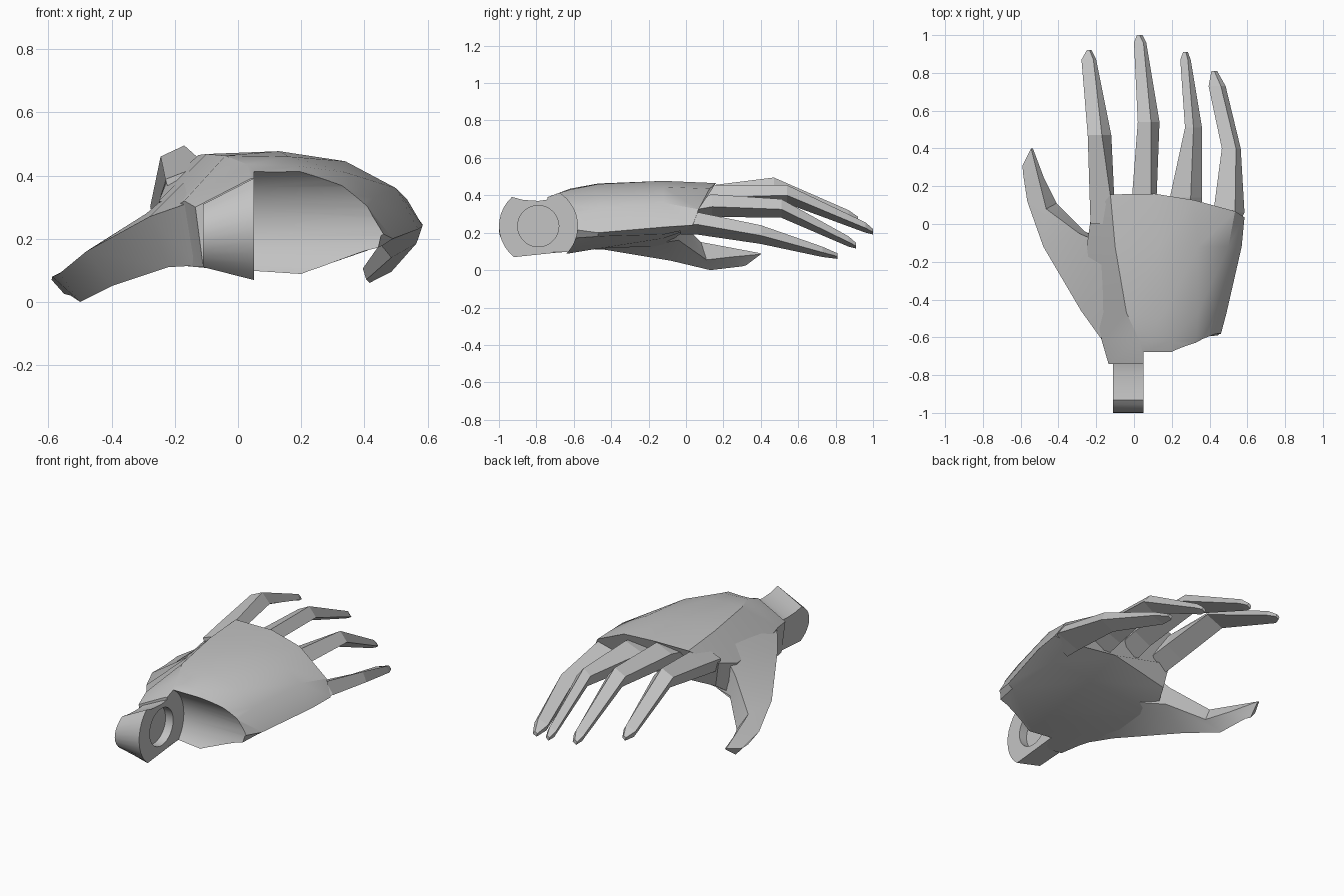
import bpy, bmesh, math
from mathutils import Vector

cube = bpy.data.objects.get("Cube")
if cube:
    bpy.data.objects.remove(cube, do_unlink=True)

grey = bpy.data.materials.new("light_grey")
grey.use_nodes = True
colour = (0.55, 0.55, 0.55, 1)
grey.diffuse_color = colour
grey.node_tree.nodes["Principled BSDF"].inputs["Base Color"].default_value = colour


def loft(name, rings):
    """Skin a row of equal-sized point rings and cap both ends."""
    bm = bmesh.new()
    loops = [[bm.verts.new(Vector(point)) for point in ring] for ring in rings]
    for near, far in zip(loops, loops[1:]):
        for i in range(len(near)):
            j = (i + 1) % len(near)
            bm.faces.new((near[i], near[j], far[j], far[i]))
    bm.faces.new(loops[0])
    bm.faces.new(loops[-1])
    bmesh.ops.recalc_face_normals(bm, faces=bm.faces)
    mesh = bpy.data.meshes.new(name)
    bm.to_mesh(mesh)
    bm.free()
    mesh.materials.append(grey)
    obj = bpy.data.objects.new(name, mesh)
    bpy.context.collection.objects.link(obj)
    return obj


def activate(obj):
    bpy.ops.object.select_all(action="DESELECT")
    obj.select_set(True)
    bpy.context.view_layer.objects.active = obj


def shade(obj, degrees):
    activate(obj)
    bpy.ops.object.shade_smooth_by_angle(angle=math.radians(degrees))


# Hinge axis runs along x through the wrist
AXIS_Y, AXIS_Z, RADIUS = -0.79, 0.235, 0.21


def hinge_cut(obj, radius, x_start, x_end):
    """Cut a round hole about the hinge axis."""
    turns = [math.tau * i / 48 for i in range(48)]
    cutter = loft("hinge_cutter", [
        [(x, AXIS_Y + radius * math.cos(a), AXIS_Z + radius * math.sin(a)) for a in turns]
        for x in (x_start, x_end)])
    cutter.hide_render = True
    activate(obj)
    mod = obj.modifiers.new("hinge_cut", "BOOLEAN")
    mod.operation = "DIFFERENCE"
    mod.solver = "EXACT"
    mod.object = cutter
    bpy.ops.object.modifier_apply(modifier=mod.name)
    bpy.data.objects.remove(cutter, do_unlink=True)


# Palm: cross-sections run from the wrist to the knuckles
palm_sections = {
    -0.74: [(-0.135, 0.30), (0.04, 0.39), (0.2, 0.395), (0.31, 0.345), (0.38, 0.28),
            (0.43, 0.2), (0.42, 0.16), (0.2, 0.08), (-0.11, 0.11)],
    -0.62: [(-0.17, 0.32), (0.03, 0.435), (0.19, 0.43), (0.33, 0.37), (0.405, 0.295),
            (0.45, 0.22), (0.44, 0.17), (0.2, 0.09), (-0.13, 0.11)],
    -0.47: [(-0.2, 0.3), (-0.04, 0.463), (0.16, 0.46), (0.34, 0.41), (0.43, 0.33),
            (0.49, 0.2), (0.46, 0.18), (0.2, 0.115), (-0.18, 0.115)],
    -0.12: [(-0.25, 0.32), (-0.1, 0.468), (0.13, 0.477), (0.34, 0.445), (0.5, 0.36),
            (0.57, 0.23), (0.47, 0.19), (0.2, 0.17), (-0.25, 0.13)],
}
knuckles = [(-0.23, 0.37), (-0.125, 0.465), (0.11, 0.465), (0.32, 0.435), (0.535, 0.325),
            (0.585, 0.24), (0.5, 0.225), (0.2, 0.24), (-0.2, 0.22)]


def knuckle_y(x, z):
    return 0.16 - 0.12 * max(0, x - 0.1) - max(0, -0.12 - x) - 0.3 * (0.46 - z)


palm_rings = [[(x, y, z) for x, z in section] for y, section in palm_sections.items()]
palm_rings.append([(x, knuckle_y(x, z), z) for x, z in knuckles])
palm = loft("palm", palm_rings)
hinge_cut(palm, RADIUS, 0.05, 0.8)
hinge_cut(palm, 0.11, 0.0, 0.2)
shade(palm, 30)

# Wrist hinge: a rounded lug that narrows toward its inner side
front_arc = [math.radians(a) for a in range(132, 233, 10)]
back_arc = [math.radians(a) for a in range(-40, 57, 12)]
profile = [(AXIS_Y + RADIUS * math.cos(a), AXIS_Z + RADIUS * math.sin(a))
           for a in front_arc + back_arc]
profile += [(-0.72, 0.38), (-0.79, 0.37), (-0.87, 0.375)]
wrist = loft("wrist_hinge", [
    [(0.05, y, z) for y, z in profile],
    [(-0.11, y, 0.11 + (z - 0.07) * 0.62) for y, z in profile]])
hinge_cut(wrist, 0.11, 0.0, 0.2)
shade(wrist, 30)


# Fingers: stations give y, left edge, ridge, right edge and ridge height
def finger(name, stations):
    depths = (0.12, 0.12, 0.1, 0.055, 0.03)
    rings = []
    for (y, left, ridge, right, top), depth in zip(stations, depths):
        rings.append([(left, y, top - 0.35 * depth), (ridge, y, top),
                      (right, y, top - 0.55 * depth), (left + 0.2 * depth, y, top - depth)])
    loft(name, rings)


finger("index_finger", [
    (0.0, -0.23, -0.12, -0.10, 0.43), (0.15, -0.235, -0.125, -0.105, 0.455),
    (0.47, -0.245, -0.17, -0.12, 0.495), (0.87, -0.278, -0.215, -0.2, 0.32),
    (0.92, -0.25, -0.235, -0.225, 0.285)])
finger("middle_finger", [
    (0.03, -0.02, 0.09, 0.12, 0.43), (0.15, -0.01, 0.09, 0.12, 0.455),
    (0.54, 0.02, 0.09, 0.135, 0.455), (0.96, 0.0, 0.05, 0.065, 0.255),
    (1.0, 0.015, 0.03, 0.045, 0.22)])
finger("ring_finger", [
    (0.0, 0.18, 0.30, 0.36, 0.38), (0.14, 0.19, 0.30, 0.36, 0.405),
    (0.51, 0.27, 0.315, 0.36, 0.38), (0.87, 0.245, 0.285, 0.3, 0.18),
    (0.91, 0.26, 0.275, 0.285, 0.145)])
finger("little_finger", [
    (-0.03, 0.42, 0.5, 0.54, 0.31), (0.06, 0.42, 0.535, 0.585, 0.31),
    (0.4, 0.465, 0.54, 0.565, 0.24), (0.73, 0.395, 0.46, 0.485, 0.125),
    (0.81, 0.41, 0.425, 0.44, 0.09)])

# Thumb: slanted rings of outer, ridge, inner and lower points
thumb = loft("thumb", [
    [(-0.165, -0.62, 0.31), (-0.03, -0.47, 0.44), (0.0, -0.4, 0.14), (-0.13, -0.6, 0.115)],
    [(-0.28, -0.46, 0.27), (-0.13, -0.12, 0.42), (-0.13, -0.1, 0.15), (-0.22, -0.44, 0.11)],
    [(-0.48, -0.12, 0.16), (-0.29, -0.05, 0.28), (-0.26, -0.04, 0.16), (-0.40, -0.08, 0.05)],
    [(-0.565, 0.12, 0.09), (-0.465, 0.08, 0.15), (-0.41, 0.11, 0.055), (-0.5, 0.13, 0.0)],
    [(-0.588, 0.27, 0.08), (-0.505, 0.24, 0.12), (-0.475, 0.24, 0.07), (-0.53, 0.3, 0.02)],
    [(-0.59, 0.31, 0.07), (-0.545, 0.4, 0.09), (-0.535, 0.4, 0.085), (-0.55, 0.32, 0.025)]])
shade(thumb, 25)
